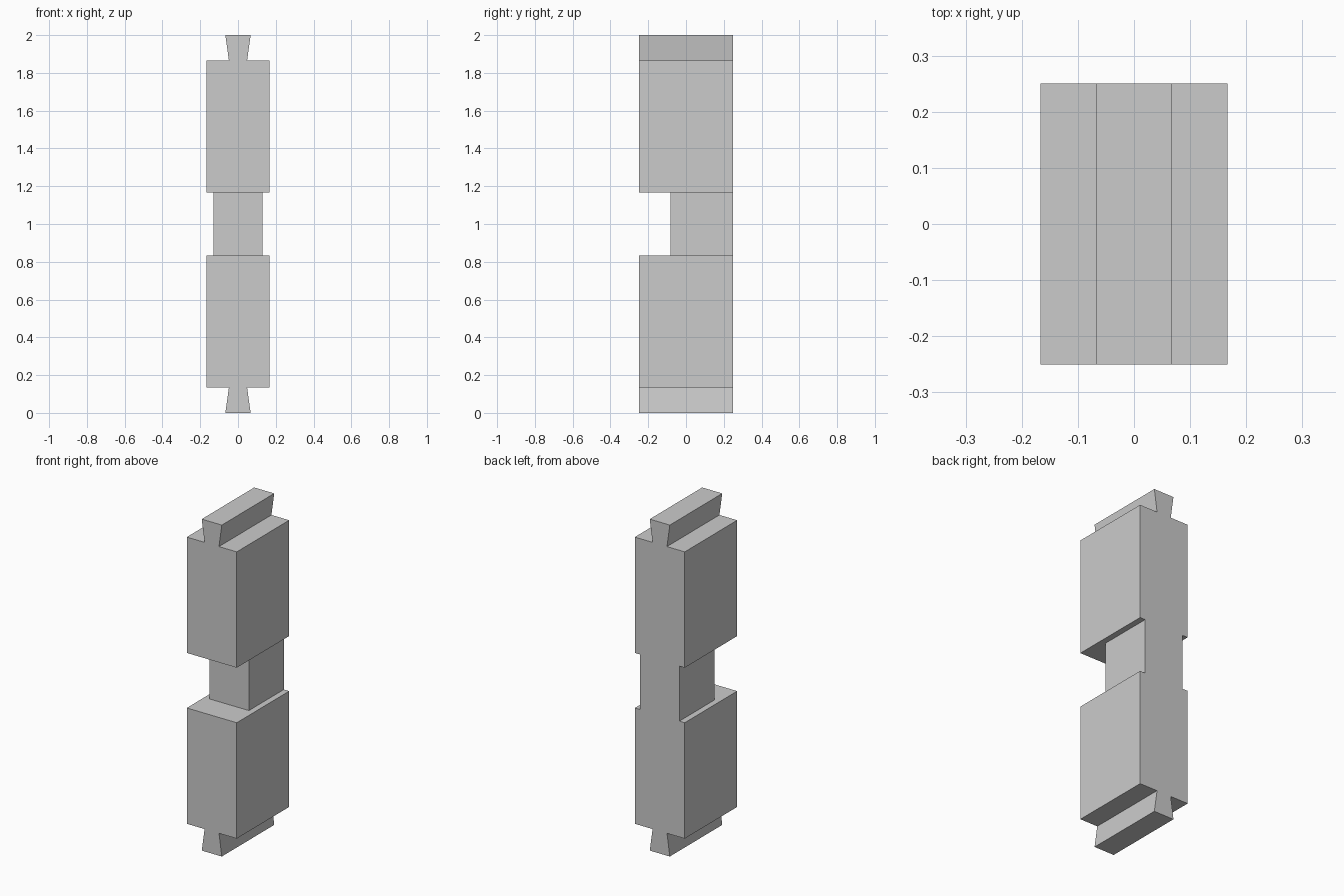
import bpy, bmesh

if "Cube" in bpy.data.objects:
    bpy.data.objects.remove(bpy.data.objects["Cube"])

DEPTH = 0.25          # half depth of the bar
HEIGHT = 2.0

# Right half of the front outline, bottom half only: (x, z)
quarter = [(0.067, 0.0), (0.048, 0.135), (0.1667, 0.135),
           (0.1667, 0.834), (0.131, 0.834)]


def add_object(name, bm):
    bmesh.ops.recalc_face_normals(bm, faces=bm.faces)
    mesh = bpy.data.meshes.new(name)
    bm.to_mesh(mesh)
    bm.free()
    obj = bpy.data.objects.new(name, mesh)
    bpy.context.collection.objects.link(obj)
    return obj


# Connector bar: mirror the outline up and across, then extrude front to back
right = quarter + [(x, HEIGHT - z) for x, z in reversed(quarter)]
outline = right + [(-x, z) for x, z in reversed(right)]
bm = bmesh.new()
face = bm.faces.new([bm.verts.new((x, -DEPTH, z)) for x, z in outline])
ext = bmesh.ops.extrude_face_region(bm, geom=[face])
moved = [v for v in ext["geom"] if isinstance(v, bmesh.types.BMVert)]
bmesh.ops.translate(bm, vec=(0, 2 * DEPTH, 0), verts=moved)
bar = add_object("dovetail_bar", bm)

# Front notch across the waist
bm = bmesh.new()
bmesh.ops.create_cube(bm, size=1.0)
z0, z1, y0, y1 = 0.834, 1.166, -0.4, -0.083
bmesh.ops.scale(bm, vec=(0.3, y1 - y0, z1 - z0), verts=bm.verts)
bmesh.ops.translate(bm, vec=(0, (y0 + y1) / 2, (z0 + z1) / 2), verts=bm.verts)
cutter = add_object("notch_cutter", bm)

mod = bar.modifiers.new("notch", 'BOOLEAN')
mod.operation = 'DIFFERENCE'
mod.solver = 'EXACT'
mod.object = cutter
bpy.context.view_layer.objects.active = bar
bar.select_set(True)
bpy.ops.object.modifier_apply(modifier=mod.name)
bpy.data.objects.remove(cutter, do_unlink=True)
